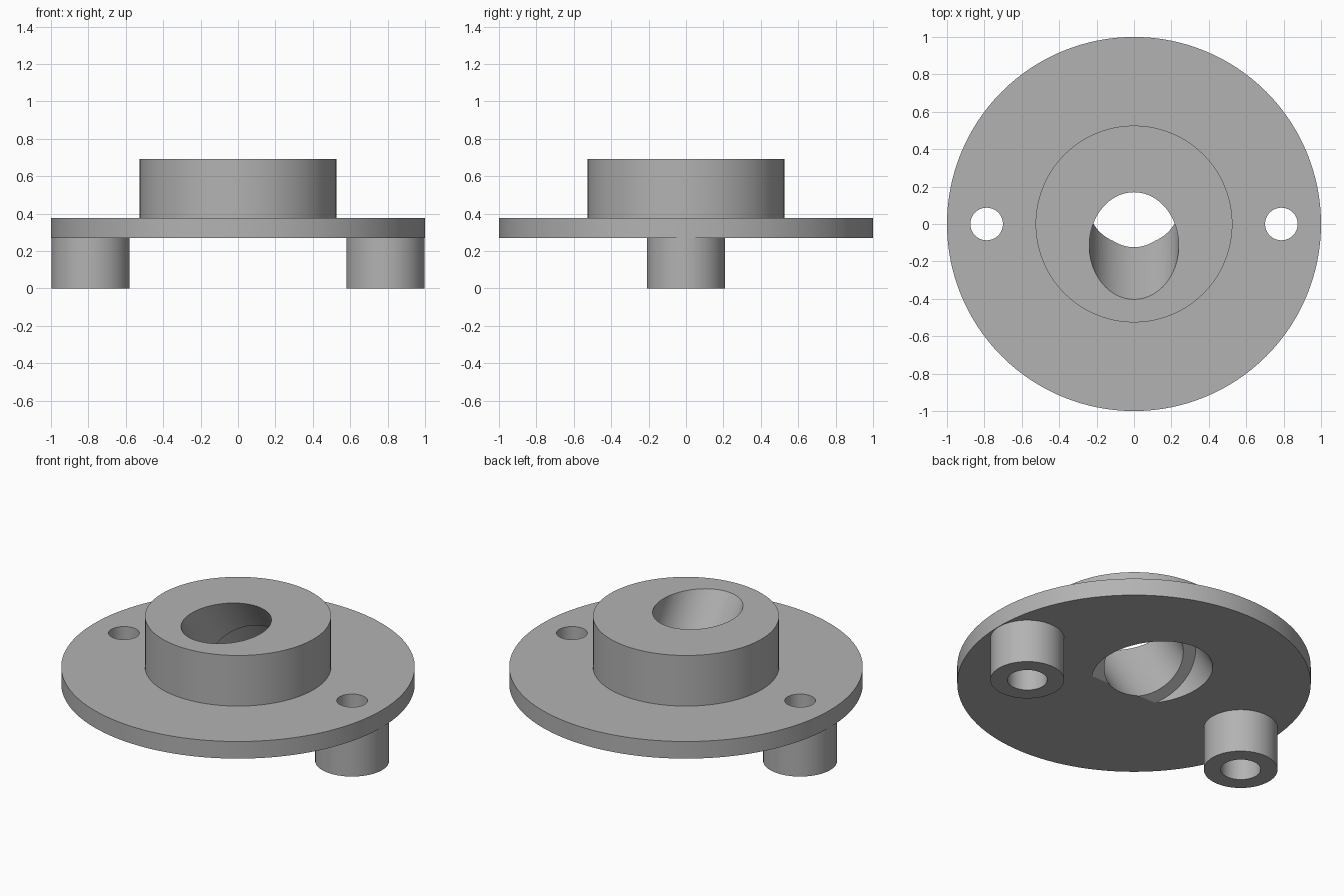
import bpy
import math
from mathutils import Vector

old = bpy.data.objects.get("Cube")
if old:
    bpy.data.objects.remove(old)

SEGMENTS = 128
PLATE_BOTTOM, PLATE_TOP, HUB_TOP = 0.27, 0.377, 0.693
BOSS_X = 0.788
TILT = math.radians(33.4)

grey = bpy.data.materials.new("plain grey")
grey.use_nodes = True
colour = (0.45, 0.45, 0.45, 1)
grey.diffuse_color = colour
grey.node_tree.nodes["Principled BSDF"].inputs["Base Color"].default_value = colour


def cylinder(name, radius, start, end):
    """Cylinder running from one point to another."""
    start, end = Vector(start), Vector(end)
    axis = end - start
    bpy.ops.mesh.primitive_cylinder_add(
        vertices=SEGMENTS, radius=radius, depth=axis.length,
        location=(start + end) / 2,
        rotation=axis.to_track_quat("Z", "Y").to_euler())
    obj = bpy.context.object
    obj.name = name
    obj.data.materials.append(grey)
    return obj


def combine(body, tool, operation):
    """Apply a boolean and remove the tool."""
    mod = body.modifiers.new(operation.lower(), "BOOLEAN")
    mod.operation = operation
    mod.solver = "EXACT"
    mod.object = tool
    bpy.context.view_layer.objects.active = body
    bpy.ops.object.modifier_apply(modifier=mod.name)
    bpy.data.objects.remove(tool)


# Round plate with a central hub
body = cylinder("flanged_mount", 1, (0, 0, PLATE_BOTTOM), (0, 0, PLATE_TOP))
combine(body, cylinder("hub", 0.526, (0, 0, 0.32), (0, 0, HUB_TOP)), "UNION")

# Two hollow feet, with a narrower screw hole through the plate
for x in (-BOSS_X, BOSS_X):
    combine(body, cylinder("foot", 0.209, (x, 0, 0), (x, 0, 0.32)), "UNION")
    combine(body, cylinder("foot_recess", 0.113, (x, 0, -0.1), (x, 0, PLATE_BOTTOM)), "DIFFERENCE")
    combine(body, cylinder("screw_hole", 0.087, (x, 0, 0.1), (x, 0, 0.6)), "DIFFERENCE")

# Slanted bore with a wider counterbore opening underneath
axis = Vector((0, math.sin(TILT), -math.cos(TILT)))
shoulder = Vector((0, 0.086, 0.386))
combine(body, cylinder("bore", 0.239, shoulder - axis * 0.8, shoulder + axis * 0.5), "DIFFERENCE")
combine(body, cylinder("counterbore", 0.314, shoulder, shoulder + axis * 0.6), "DIFFERENCE")

# Smooth curved walls, crisp edges
bpy.ops.object.select_all(action="DESELECT")
body.select_set(True)
bpy.context.view_layer.objects.active = body
bpy.ops.object.shade_smooth_by_angle(angle=math.radians(30))
